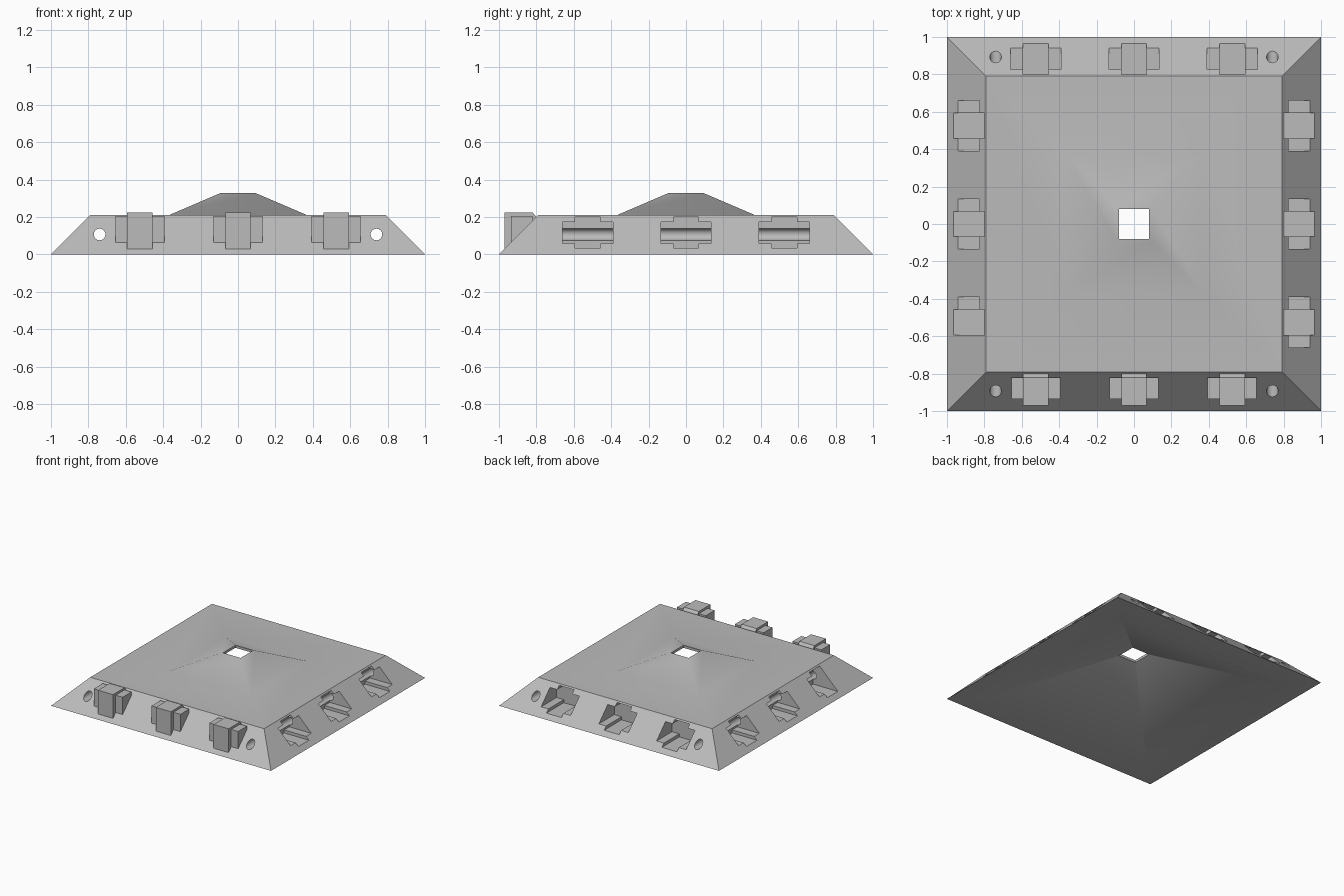
import bpy, bmesh, math
from mathutils import Matrix

if "Cube" in bpy.data.objects:
    bpy.data.objects.remove(bpy.data.objects["Cube"], do_unlink=True)

grey = bpy.data.materials.new("light_grey")
grey.use_nodes = True
grey.diffuse_color = (0.5, 0.5, 0.5, 1)
bsdf = next(n for n in grey.node_tree.nodes if n.type == 'BSDF_PRINCIPLED')
bsdf.inputs["Base Color"].default_value = grey.diffuse_color


def make_object(name, bm):
    bmesh.ops.recalc_face_normals(bm, faces=bm.faces[:])
    mesh = bpy.data.meshes.new(name)
    bm.to_mesh(mesh)
    bm.free()
    mesh.materials.append(grey)
    obj = bpy.data.objects.new(name, mesh)
    bpy.context.collection.objects.link(obj)
    return obj


def activate(obj):
    bpy.ops.object.select_all(action='DESELECT')
    obj.select_set(True)
    bpy.context.view_layer.objects.active = obj


def square_shell(name, profile):
    """Sweep a closed (half width, height) profile around a square."""
    bm = bmesh.new()
    corners = [(1, 1), (-1, 1), (-1, -1), (1, -1)]
    rings = [[bm.verts.new((r * a, r * b, z)) for a, b in corners] for r, z in profile]
    for low, high in zip(rings, rings[1:] + rings[:1]):
        for i in range(4):
            j = (i + 1) % 4
            bm.faces.new((low[i], low[j], high[j], high[i]))
    return make_object(name, bm)


def prism(name, profile, centre, half, turn=0):
    """Extrude an (outward, height) profile along the front side, then turn it."""
    bm = bmesh.new()
    face = bm.faces.new([bm.verts.new((centre - half, -r, z)) for r, z in profile])
    out = bmesh.ops.extrude_face_region(bm, geom=[face])
    moved = [v for v in out["geom"] if isinstance(v, bmesh.types.BMVert)]
    bmesh.ops.translate(bm, verts=moved, vec=(2 * half, 0, 0))
    bmesh.ops.rotate(bm, verts=bm.verts[:], matrix=Matrix.Rotation(turn, 3, 'Z'))
    return make_object(name, bm)


def cut(target, cutter):
    mod = target.modifiers.new("cut", 'BOOLEAN')
    mod.operation = 'DIFFERENCE'
    mod.solver = 'EXACT'
    mod.object = cutter
    activate(target)
    bpy.ops.object.modifier_apply(modifier=mod.name)
    bpy.data.objects.remove(cutter, do_unlink=True)


# Bevelled tile with a raised centre, a square opening and a hollow underside
tile = square_shell("tile_body", [(1, 0), (0.79, 0.21), (0.37, 0.21), (0.09, 0.33),
                                  (0.08, 0.33), (0.08, 0.31), (0.77, 0)])

# Long pin bores running from front to back
for x in (-0.74, 0.74):
    bm = bmesh.new()
    bmesh.ops.create_cone(bm, cap_ends=True, segments=32, radius1=0.031, radius2=0.031,
                          depth=2.4, matrix=Matrix.Translation((x, 0, 0.107))
                          @ Matrix.Rotation(math.pi / 2, 4, 'X'))
    cut(tile, make_object("bore_cutter", bm))

# Cross-shaped sockets on the right, back and left sides
spots = (-0.525, 0, 0.525)
for side in (1, 2, 3):
    for c in spots:
        for half, low, high in ((0.068, 0.035, 0.2), (0.134, 0.06, 0.175)):
            box = [(0.74, low), (1.1, low), (1.1, high), (0.74, high)]
            cut(tile, prism("socket_cutter", box, c, half, side * math.pi / 2))

activate(tile)
bpy.ops.object.shade_smooth_by_angle(angle=math.radians(30))

# Matching tabs on the front side: a tall core with two lower wings
core = [(0.97, 0.03), (0.97, 0.225), (0.82, 0.225), (0.8, 0.2), (0.79, 0.19), (0.95, 0.03)]
wings = [(0.935, 0.062), (0.935, 0.207), (0.82, 0.207), (0.82, 0.16), (0.92, 0.062)]
for label, c in zip(("left", "middle", "right"), reversed(spots)):
    prism("front_tab_core_" + label, core, c, 0.068)
    prism("front_tab_wings_" + label, wings, c, 0.131)
